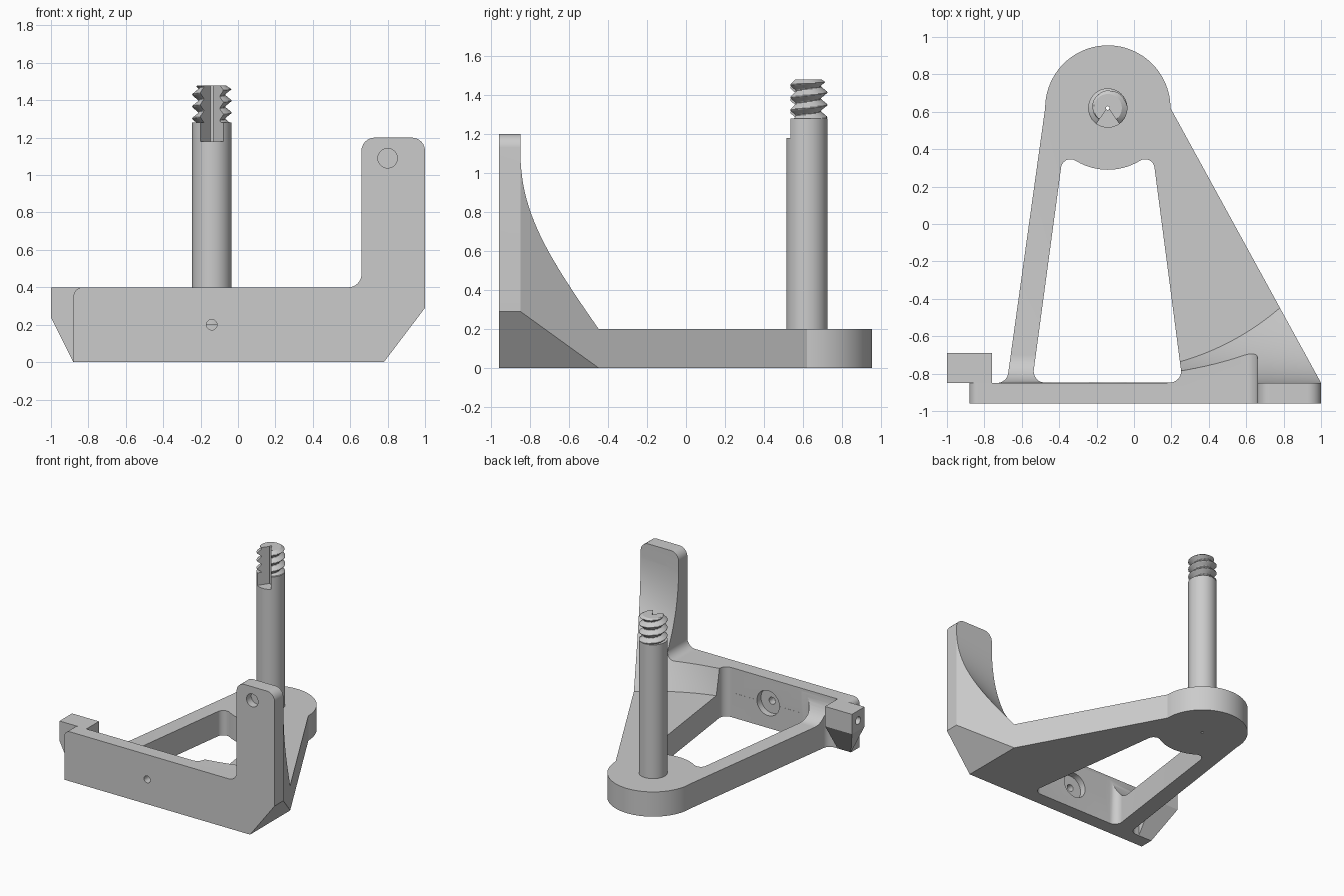
import bpy, bmesh, math
from mathutils import Vector

cube = bpy.data.objects.get("Cube")
if cube:
    bpy.data.objects.remove(cube, do_unlink=True)

grey = bpy.data.materials.new("plain_grey")
grey.use_nodes = True
COLOR = (0.6, 0.6, 0.6, 1)
grey.diffuse_color = COLOR
grey.node_tree.nodes["Principled BSDF"].inputs["Base Color"].default_value = COLOR


def finish(name, bm):
    bmesh.ops.recalc_face_normals(bm, faces=bm.faces)
    mesh = bpy.data.meshes.new(name)
    bm.to_mesh(mesh)
    bm.free()
    obj = bpy.data.objects.new(name, mesh)
    bpy.context.collection.objects.link(obj)
    mesh.materials.append(grey)
    return obj


def prism(name, pts, lo, hi, axis="z"):
    """Extrude a 2D outline between lo and hi along an axis."""
    place = {"z": lambda p, w: (p[0], p[1], w),
             "y": lambda p, w: (p[0], w, p[1]),
             "x": lambda p, w: (w, p[0], p[1])}[axis]
    bm = bmesh.new()
    ends = [[bm.verts.new(place(p, w)) for p in pts] for w in (lo, hi)]
    for ring in ends:
        bm.faces.new(ring)
    n = len(pts)
    for i in range(n):
        j = (i + 1) % n
        bm.faces.new((ends[0][i], ends[0][j], ends[1][j], ends[1][i]))
    return finish(name, bm)


def box(name, x, y, z):
    return prism(name, [(x[0], y[0]), (x[1], y[0]), (x[1], y[1]), (x[0], y[1])], *z)


def arc(cx, cy, r, a, b, n=24):
    angles = [math.radians(a + (b - a) * i / n) for i in range(n + 1)]
    return [(cx + r * math.cos(t), cy + r * math.sin(t)) for t in angles]


def circle(cx, cy, r, n=48):
    return arc(cx, cy, r, 0, 360, n)[:-1]


def rounded(pts, n=8):
    """Fillet each corner given as (u, v, radius)."""
    out = []
    for i, p in enumerate(pts):
        if len(p) == 2:
            out.append(p)
            continue
        c = Vector(p[:2])
        d1 = (Vector(pts[i - 1][:2]) - c).normalized()
        d2 = (Vector(pts[(i + 1) % len(pts)][:2]) - c).normalized()
        half = d1.angle(d2) / 2
        center = c + (d1 + d2).normalized() * p[2] / math.sin(half)
        reach = p[2] / math.tan(half)
        a, b = c + d1 * reach - center, c + d2 * reach - center
        for k in range(n + 1):
            spoke = a.lerp(b, k / n).normalized() * p[2]
            out.append(tuple(center + spoke))
    return out


def boolean(obj, other, operation):
    mod = obj.modifiers.new("cut", "BOOLEAN")
    mod.operation, mod.object, mod.solver = operation, other, "EXACT"
    bpy.context.view_layer.objects.active = obj
    bpy.ops.object.modifier_apply(modifier=mod.name)
    bpy.data.objects.remove(other, do_unlink=True)


def smooth(obj, degrees=25):
    bpy.ops.object.select_all(action="DESELECT")
    obj.select_set(True)
    bpy.context.view_layer.objects.active = obj
    bpy.ops.object.shade_smooth_by_angle(angle=math.radians(degrees))


PX, PY = -0.14, 0.62      # post axis
BACK = -0.85              # rear of the front plate


def gusset():
    """Curved web sweeping from the base up to the upright arm."""
    bm = bmesh.new()
    xs = [0.18 + 0.84 * i / 24 for i in range(25)]
    zs = [0.1] + [0.2 + 0.94 * i / 24 for i in range(25)]
    front, rear = [], []
    for z in zs:
        g = min(1, max(0, (1.14 - z) / 0.94)) ** 2.4
        foot = [PY - math.sqrt(1.41 ** 2 - (x - PX) ** 2) for x in xs]
        front.append([bm.verts.new((x, BACK + (f - BACK) * g, z)) for x, f in zip(xs, foot)])
        rear.append([bm.verts.new((x, -0.9, z)) for x in xs])
    for grid in (front, rear):
        for a, b in zip(grid, grid[1:]):
            for i in range(len(xs) - 1):
                bm.faces.new((a[i], a[i + 1], b[i + 1], b[i]))
    for k in (0, -1):
        for i in range(len(xs) - 1):
            bm.faces.new((front[k][i], front[k][i + 1], rear[k][i + 1], rear[k][i]))
        for j in range(len(zs) - 1):
            bm.faces.new((front[j][k], front[j + 1][k], rear[j + 1][k], rear[j][k]))
    return finish("gusset", bm)


# Bracket: height envelope trimmed by the plan outline and the front profile
bracket = box("bracket", (-1.2, 1.2), (-1.1, 1.1), (-0.1, 0.2))
boolean(bracket, gusset(), "UNION")
ramp = [(-0.7 + 0.15 * u, 0.4 + 0.2 * v) for u, v in arc(0, 0, 1, 180, 270, 12)]
boolean(bracket, prism("ramp", ramp + [(-0.7, 0.1), (-0.9, 0.1), (-0.9, 0.4)],
                       -0.82, -0.44, "x"), "UNION")
boolean(bracket, box("plate", (-1.1, 1.1), (-1.05, BACK + 0.001), (-0.05, 1.3)), "UNION")

outline = rounded([(-0.95, -0.96), (1.02, -0.96), (1.02, -0.886)]
                  + arc(PX, PY, 0.335, 0, 180, 48)
                  + [(-0.68, BACK, 0.06), (-0.95, BACK)])
boolean(bracket, prism("outline", outline, -0.5, 2), "INTERSECT")

opening = rounded([(-0.545, BACK + 0.002, 0.06), (0.26, BACK + 0.002, 0.06), (0.1, 0.375, 0.05)]
                  + arc(PX, PY, 0.33, -60, -120, 16) + [(-0.38, 0.375, 0.05)])
boolean(bracket, prism("opening", opening, -0.5, 2), "DIFFERENCE")

profile = rounded([(-0.88, 0), (0.78, 0), (1, 0.29), (1, 1.2, 0.07), (0.66, 1.2, 0.07),
                   (0.66, 0.4, 0.07), (-0.88, 0.4, 0.05)])
boolean(bracket, prism("profile", profile, -1.3, 1.3, "y"), "INTERSECT")

# Holes in the plate, the arm and under the post
for u, v, r, lo, hi, axis in ((PX, 0.2, 0.028, -1, -0.8, "y"),
                              (PX, 0.2, 0.1, -0.9, -0.82, "y"),
                              (0.8, 1.09, 0.052, -1, -0.9, "y"),
                              (PX, PY, 0.01, -0.1, 0.3, "z")):
    boolean(bracket, prism("hole", circle(u, v, r), lo, hi, axis), "DIFFERENCE")
smooth(bracket)

# Side lug: block with a tapered underside
bm = bmesh.new()
for z in (0.24, 0.4):
    for x in (-1, -0.76):
        for y in (BACK, -0.69):
            bm.verts.new((x, y, z))
for x in (-0.88, -0.76):
    bm.verts.new((x, BACK, 0))
bmesh.ops.convex_hull(bm, input=bm.verts)
lug = finish("side_lug", bm)
boolean(lug, prism("lug_hole", circle(-0.77, 0.32, 0.03, 32), -1.1, -0.88, "x"), "DIFFERENCE")

# Post shaft and its threaded tip
post = prism("post", circle(PX, PY, 0.105, 64), 0.19, 1.28)
bm = bmesh.new()
SIDES, ROWS, PITCH = 64, 52, 0.064
rings = []
for k in range(ROWS + 1):
    z = 1.27 + 0.21 * k / ROWS
    ring = []
    for i in range(SIDES):
        turn = i / SIDES
        phase = ((z - 1.27) / PITCH - turn) % 1
        tooth = min(1, max(0, 2.4 * abs(phase - 0.5) - 0.1))
        r = min(0.072 + 0.033 * tooth, 0.075 + (1.48 - z) * 1.5)
        t = turn * math.tau
        ring.append(bm.verts.new((PX + r * math.cos(t), PY + r * math.sin(t), z)))
    rings.append(ring)
for a, b in zip(rings, rings[1:]):
    for i in range(SIDES):
        j = (i + 1) % SIDES
        bm.faces.new((a[i], a[j], b[j], b[i]))
bm.faces.new(rings[0])
bm.faces.new(rings[-1])
thread = finish("post_thread", bm)

# Keyway notch and axial bore through post and thread
for part in (post, thread):
    notch = [(PX, PY + 0.005), (PX - 0.085, 0.5), (PX + 0.085, 0.5)]
    boolean(part, prism("notch", notch, 1.18, 1.6), "DIFFERENCE")
    boolean(part, prism("bore", circle(PX, PY, 0.01, 16), 0, 1.6), "DIFFERENCE")
    smooth(part, 30)
